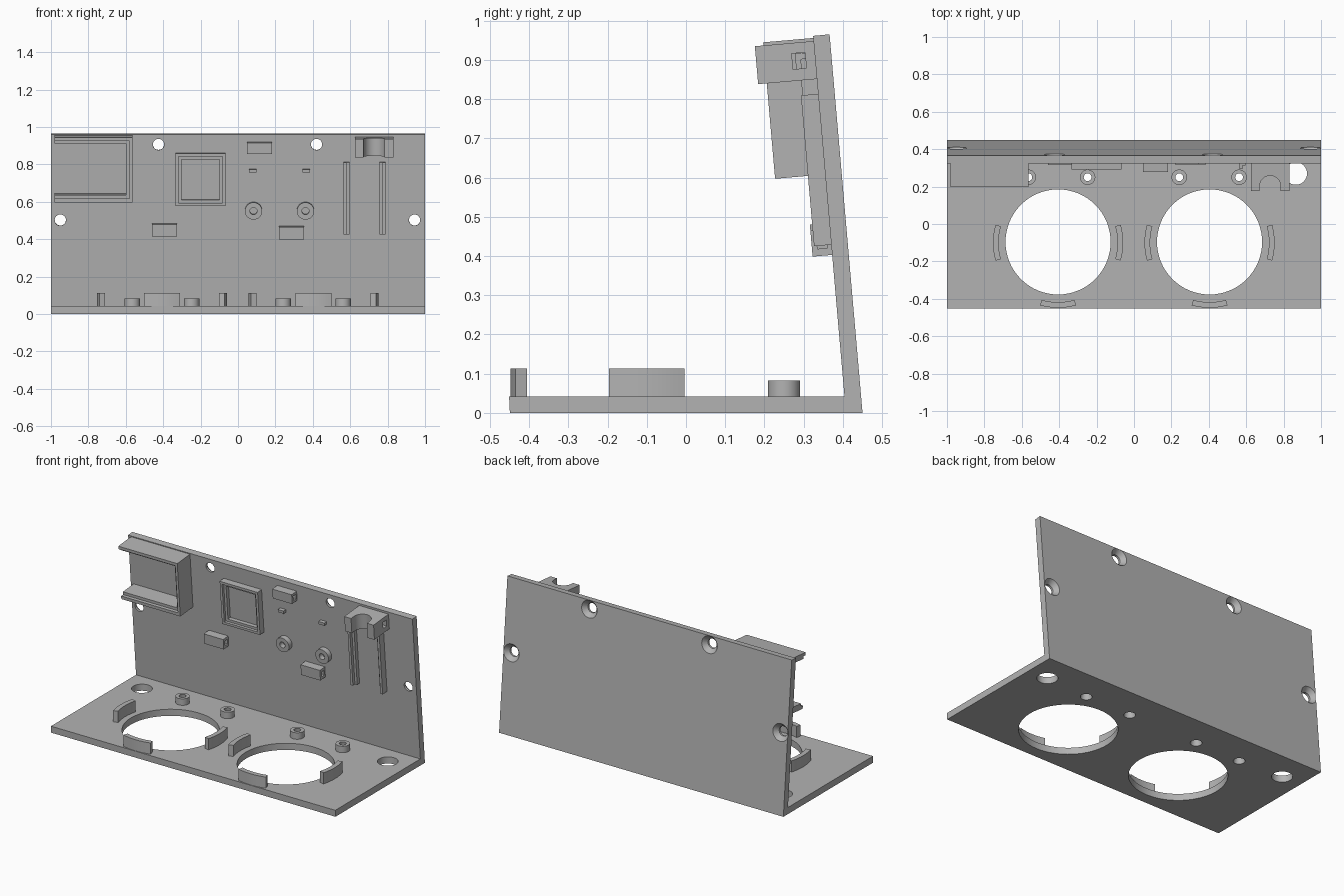
import bpy, bmesh
from math import sin, cos, radians, pi
from mathutils import Matrix

cube = bpy.data.objects.get("Cube")
if cube:
    bpy.data.objects.remove(cube, do_unlink=True)

grey = bpy.data.materials.new("plain grey")
grey.use_nodes = True
grey.diffuse_color = (0.45, 0.45, 0.45, 1)
grey.node_tree.nodes["Principled BSDF"].inputs["Base Color"].default_value = (0.45, 0.45, 0.45, 1)

FLAT = Matrix.Identity(4)
# Leaning wall frame: x across, -y out of the inner face, z up the wall
WALL = Matrix.Translation((0, 0.45, 0)) @ Matrix.Rotation(radians(5), 4, 'X')
# Profile drawn in (y, z), extruded along x
SIDE = Matrix(((0, 0, 1, 0), (1, 0, 0, 0), (0, 1, 0, 0), (0, 0, 0, 1)))
T = 0.042  # plate thickness


def finish(name, bm, frame):
    bmesh.ops.transform(bm, matrix=frame, verts=bm.verts)
    bmesh.ops.recalc_face_normals(bm, faces=bm.faces)
    me = bpy.data.meshes.new(name)
    bm.to_mesh(me)
    bm.free()
    me.materials.append(grey)
    ob = bpy.data.objects.new(name, me)
    bpy.context.collection.objects.link(ob)
    return ob


def prism(name, points, low, high, frame=FLAT):
    bm = bmesh.new()
    face = bm.faces.new([bm.verts.new((a, b, low)) for a, b in points])
    out = bmesh.ops.extrude_face_region(bm, geom=[face])
    top = [v for v in out["geom"] if isinstance(v, bmesh.types.BMVert)]
    bmesh.ops.translate(bm, verts=top, vec=(0, 0, high - low))
    return finish(name, bm, frame)


def wall_box(name, x0, x1, n0, n1, u0, u1):
    return prism(name, [(x0, -n0), (x1, -n0), (x1, -n1), (x0, -n1)], u0, u1, WALL)


def cone(name, x, y, low, high, r0, r1, frame=FLAT):
    bm = bmesh.new()
    bmesh.ops.create_cone(bm, cap_ends=True, segments=64, radius1=r0, radius2=r1, depth=high - low)
    return finish(name, bm, frame @ Matrix.Translation((x, y, (low + high) / 2)))


def wall_cone(name, x, u, n0, n1, r0, r1):
    # Cone whose axis points out of the wall
    return cone(name, x, u, n0, n1, r0, r1, WALL @ Matrix.Rotation(pi / 2, 4, 'X'))


def cut(ob, cutters):
    for c in cutters:
        mod = ob.modifiers.new("cut", 'BOOLEAN')
        mod.operation, mod.solver, mod.object = 'DIFFERENCE', 'EXACT', c
    dg = bpy.context.evaluated_depsgraph_get()
    me = bpy.data.meshes.new_from_object(ob.evaluated_get(dg))
    ob.modifiers.clear()
    ob.data = me
    for c in cutters:
        bpy.data.objects.remove(c, do_unlink=True)
    return ob


# Base plate and leaning wall in one bent profile
body = prism("base_and_wall", [(-0.449, 0), (0.45, 0), (0.366, 0.965), (0.324, 0.961),
                               (0.404, T), (-0.451, T)], -1, 1, SIDE)
SPEAKERS = (-0.406, 0.404)
POSTS = (-0.565, -0.248, 0.242, 0.562)
holes = [cone("cutter", x, -0.096, -0.1, 0.1, 0.281, 0.281) for x in SPEAKERS]
holes += [cone("cutter", x, 0.27, -0.1, 0.1, 0.06, 0.06) for x in (-0.865, 0.865)]
holes += [cone("cutter", x, 0.25, -0.002, 0.1, 0.034, 0.018) for x in POSTS]
# Countersunk screw holes through the wall
for x, u in ((-0.425, 0.914), (0.42, 0.914), (-0.95, 0.508), (0.944, 0.508)):
    holes.append(wall_cone("cutter", x, u, -0.002, 0.028, 0.056, 0.03))
    holes.append(wall_cone("cutter", x, u, 0.02, 0.1, 0.03, 0.03))
cut(body, holes)

# Hollow screw posts on the base
for x in POSTS:
    post = cone("base_post", x, 0.25, T, 0.083, 0.041, 0.041)
    cut(post, [cone("cutter", x, 0.25, -0.002, 0.1, 0.034, 0.018)])

# Three curved retaining ribs around each round opening
for x in SPEAKERS:
    for mid in (0, 180, 270):
        angles = [radians(mid - 16 + 4 * i) for i in range(9)]
        arc = [(0.348, a) for a in angles] + [(0.318, a) for a in reversed(angles)]
        prism("retaining_rib", [(x + r * cos(a), -0.1 + r * sin(a)) for r, a in arc], T - 0.005, 0.113)

# Large holder, open at its outer end, with a stepped rim
holder = wall_box("large_holder", -0.98, -0.565, 0.036, 0.17, 0.614, 0.963)
cut(holder, [wall_box("cutter", -1.2, -0.598, 0.02, 0.2, 0.652, 0.928),
             wall_box("cutter", -1.2, -0.581, 0.15, 0.2, 0.634, 0.944)])

# Square frame with a stepped rim
frame = wall_box("square_frame", -0.334, -0.067, 0.036, 0.082, 0.587, 0.868)
cut(frame, [wall_box("cutter", -0.302, -0.098, 0.02, 0.1, 0.619, 0.836),
            wall_box("cutter", -0.318, -0.083, 0.066, 0.1, 0.603, 0.852)])

# Small blocks with a sideways slot
for x, u0, u1 in ((0.115, 0.866, 0.927), (-0.393, 0.425, 0.49), (0.286, 0.408, 0.475)):
    block = wall_box("slotted_block", x - 0.068, x + 0.068, 0.036, 0.092, u0, u1)
    m = (u0 + u1) / 2
    cut(block, [wall_box("cutter", x - 0.2, x + 0.2, 0.052, 0.078, m - 0.015, m + 0.015)])

# Small tabs and hollow round bosses
for x in (0.078, 0.364):
    wall_box("small_tab", x - 0.02, x + 0.02, 0.036, 0.064, 0.764, 0.782)
for x in (0.083, 0.361):
    boss = wall_cone("round_boss", x, 0.559, 0.036, 0.074, 0.046, 0.046)
    cut(boss, [wall_cone("cutter", x, 0.559, 0.02, 0.1, 0.019, 0.019)])

# Pair of stepped guide rails
for x, side in ((0.58, 1), (0.773, -1)):
    for name, a, b, depth in (("rail_outer", -0.016, 0.0, 0.086), ("rail_step", 0.0, 0.016, 0.066)):
        x0, x1 = sorted((x + side * a, x + side * b))
        wall_box(name, x0, x1, 0.036, depth, 0.434, 0.82)

# Clamp block with a rounded notch and a sideways tie slot
clamp = wall_box("clamp_block", 0.625, 0.831, 0.036, 0.192, 0.858, 0.955)
notch_arc = [(0.728 + 0.056 * cos(radians(a)), -0.165 + 0.056 * sin(radians(a))) for a in range(0, 181, 10)]
notch = prism("cutter", notch_arc + [(0.672, -0.3), (0.784, -0.3)], 0.7, 1.1, WALL)
cut(clamp, [notch, wall_box("cutter", 0.5, 0.95, 0.066, 0.1, 0.888, 0.928)])

# Smooth round walls, keep every edge crisp
for ob in bpy.context.collection.objects:
    if ob.type == 'MESH' and grey.name in ob.data.materials:
        ob.data.shade_smooth()
        ob.data.set_sharp_from_angle(angle=radians(30))
